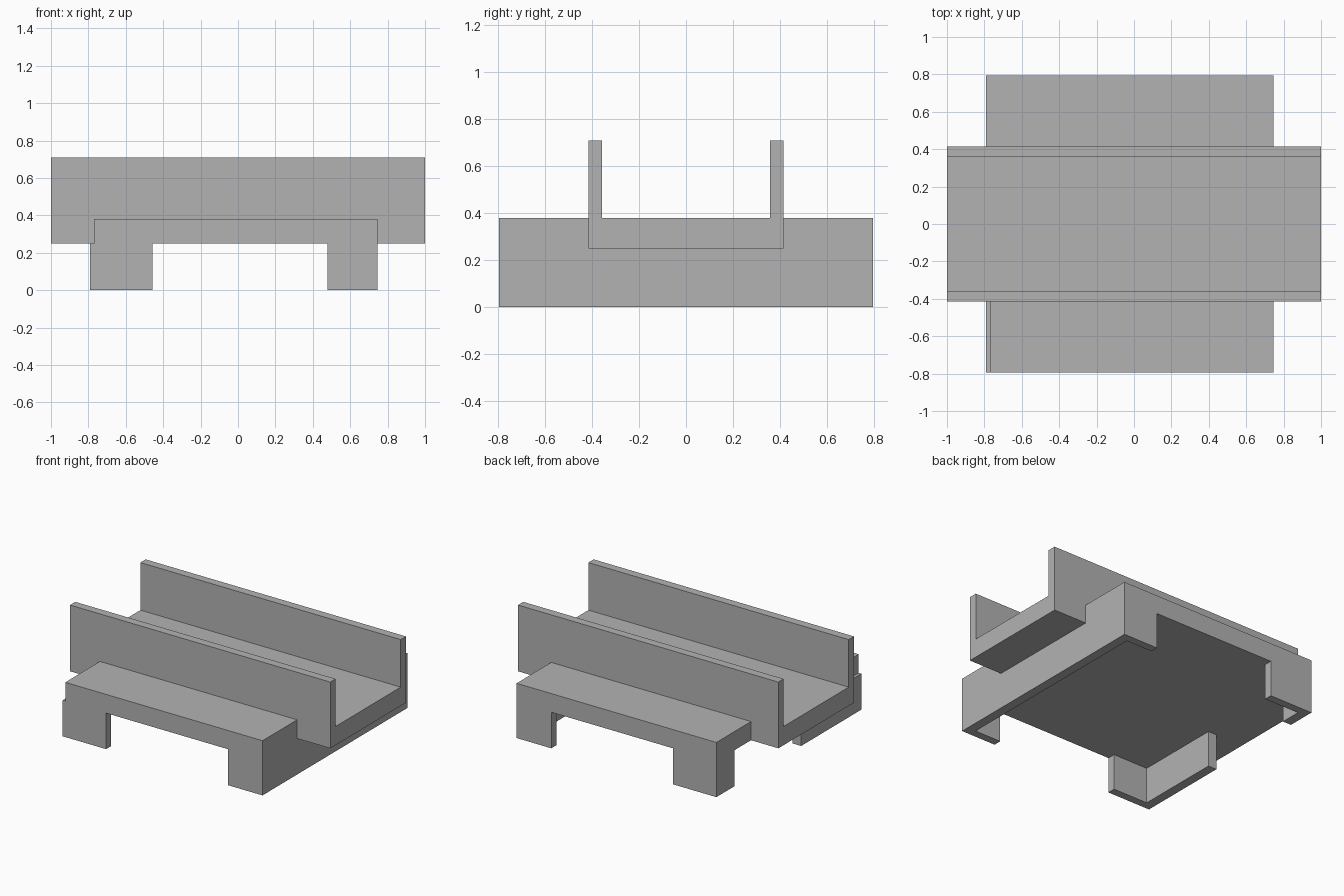
import bpy
import bmesh
from mathutils import Vector

cube = bpy.data.objects.get("Cube")
if cube:
    bpy.data.objects.remove(cube, do_unlink=True)

grey = bpy.data.materials.new("plain_grey")
grey.use_nodes = True
colour = (0.45, 0.45, 0.45, 1)
grey.diffuse_color = colour
grey.node_tree.nodes["Principled BSDF"].inputs["Base Color"].default_value = colour


def prism(name, outline, start, end, along_x=False):
    """Extrude a flat outline: (x, y) along z, or (y, z) along x."""
    bm = bmesh.new()
    place = (lambda a, b: (start, a, b)) if along_x else (lambda a, b: (a, b, start))
    face = bm.faces.new([bm.verts.new(place(a, b)) for a, b in outline])
    moved = bmesh.ops.extrude_face_region(bm, geom=[face])["geom"]
    step = Vector((end - start, 0, 0)) if along_x else Vector((0, 0, end - start))
    bmesh.ops.translate(bm, vec=step, verts=[v for v in moved if isinstance(v, bmesh.types.BMVert)])
    bmesh.ops.recalc_face_normals(bm, faces=bm.faces)
    mesh = bpy.data.meshes.new(name)
    bm.to_mesh(mesh)
    bm.free()
    mesh.materials.append(grey)
    obj = bpy.data.objects.new(name, mesh)
    bpy.context.collection.objects.link(obj)
    return obj


def rectangle(x0, x1, y0, y1):
    return [(x0, y0), (x1, y0), (x1, y1), (x0, y1)]


# Shared dimensions
right, left = -0.79, 0.745
depth = 0.795
tray_half, tray_inner = 0.415, 0.357
under, deck, top = 0.25, 0.38, 0.71
tx, ty = 0.065, 0.055
leg_right, leg_left = -0.457, 0.478

# Open channel running the full length
prism("channel", [(-tray_half, under), (tray_half, under), (tray_half, top), (tray_inner, top),
                  (tray_inner, deck), (-tray_inner, deck), (-tray_inner, top), (-tray_half, top)],
      -1, 1, along_x=True)

# Shelves in front of and behind the channel
prism("front_shelf", rectangle(right + 0.02, left, -depth, -tray_half), under, deck)
prism("back_shelf", rectangle(right, left, tray_half, depth), under, deck)

# Left support: a long side wall with returns at the front and back
prism("left_support", [(leg_left, -depth), (left, -depth), (left, depth), (leg_left, depth),
                       (leg_left, depth - ty), (left - tx, depth - ty),
                       (left - tx, ty - depth), (leg_left, ty - depth)], 0, under)

# Right corner legs: angled walls of different lengths
for name, side, reach in (("front_right_leg", -1, 0.66), ("back_right_leg", 1, 0.2)):
    outer, inner, end = side * depth, side * (depth - ty), side * (depth - reach)
    prism(name, [(right, outer), (leg_right, outer), (leg_right, inner),
                 (right + tx, inner), (right + tx, end), (right, end)], 0, under)
